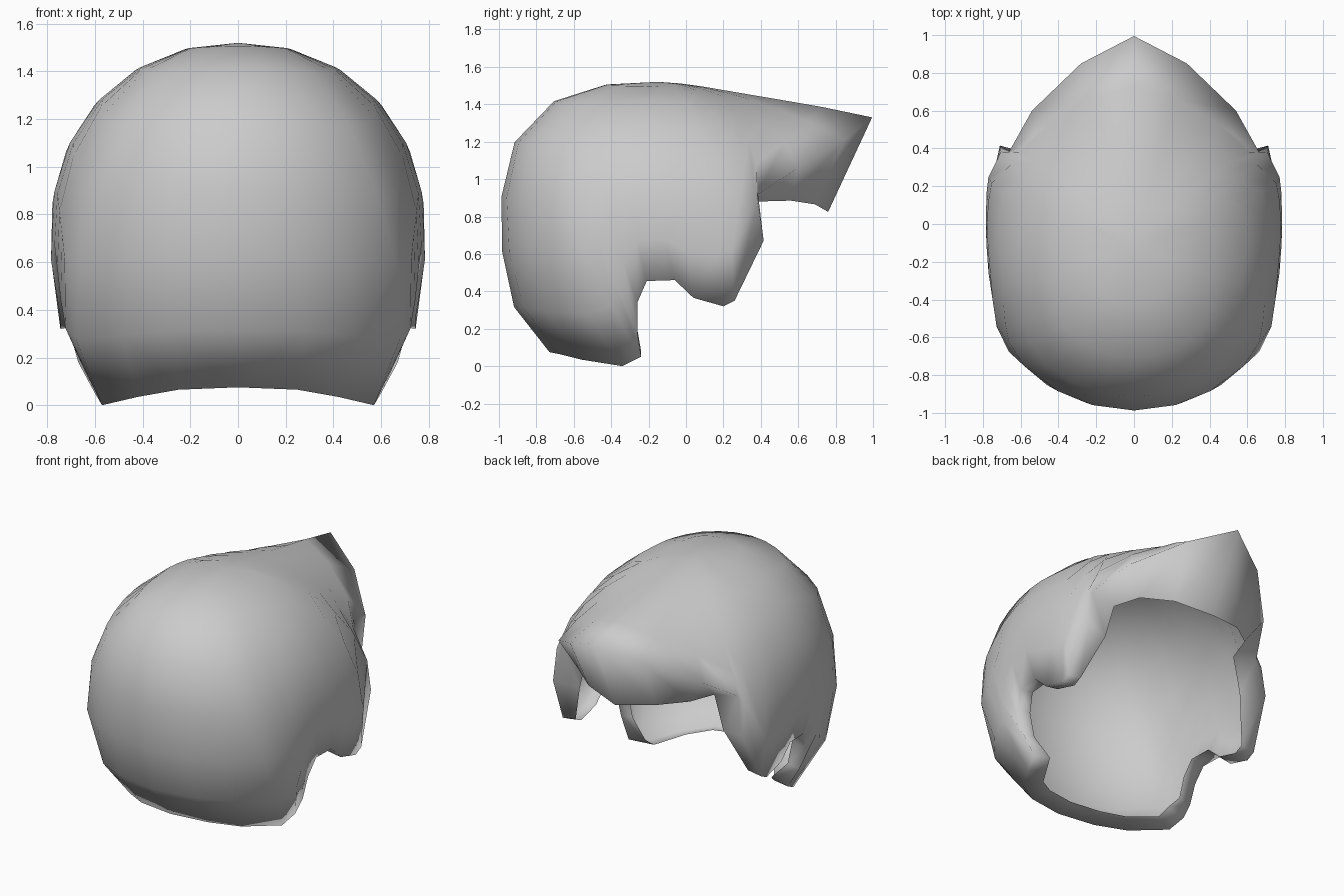
import bpy, bmesh
from math import sin, cos, radians, atan2, acos, hypot
from mathutils import Vector

cube = bpy.data.objects.get("Cube")
if cube:
    bpy.data.objects.remove(cube)

hair_grey = bpy.data.materials.new("hair_grey")
hair_grey.use_nodes = True
COLOUR = (0.6, 0.6, 0.6, 1)
hair_grey.diffuse_color = COLOUR
hair_grey.node_tree.nodes["Principled BSDF"].inputs["Base Color"].default_value = COLOUR

CENTRE = Vector((0, -0.15, 0.75))
ROWS = 7

# Hairline of one half, from the pointed fringe past the sideburn to the nape
fringe = [(0, .995, 1.33), (.28, .85, 1.21), (.54, .60, 1.06), (.66, .385, .92)]
sideburn = [(.71, .415, .67), (.745, .26, .35), (.745, .20, .32), (.745, .04, .365)]
ear_notch = [(.745, -.06, .46), (.735, -.21, .455), (.71, -.26, .34), (.67, -.26, .18)]
nape = [(.60, -.24, .05), (.57, -.34, 0), (.42, -.56, .035), (.25, -.68, .065), (0, -.73, .075)]
hairline = fringe + sideburn + ear_notch + nape
# How late each strand leaves the skull shape to reach its end
flare = [3.5] * len(fringe) + [6] * len(sideburn) + [4] * len(ear_notch) + [2.5] * len(nape)
NAPE_START = len(hairline) - len(nape)
# Inner edge under the fringe and down the front of the sideburn
front_edge = [(0, .76, .825), (.25, .69, .865), (.42, .56, .885), (.48, .38, .88), (.54, .37, .65)]


def envelope(d):
    """Distance from the centre to the skull: squarer behind, sloping in front."""
    flat = hypot(d.x / 0.78, d.y / (1.35 if d.y > 0 else 0.85))
    tall = abs(d.z) / (0.77 if d.z > 0 else 0.85)
    along = d.y / max(hypot(d.x, d.y), 1e-6)
    power = 2.1 + (-0.45 if along > 0 else 0.6) * along ** 2
    return (flat ** power + tall ** power) ** (-1 / power)


def crown_turn(i):
    """Heading in which a strand leaves the crown."""
    front = len(fringe)
    if i <= front:
        return radians(90 - 57 * i / front)
    return radians(33 - 123 * (i - front) / (len(hairline) - 1 - front))


def inner_point(i):
    """Where the rim folds to inside the shell."""
    if i < len(front_edge):
        return Vector(front_edge[i])
    shrink, lift = (0.79, 0.03) if i >= NAPE_START else (0.87, 0.015)
    rim = Vector(hairline[i])
    fold = CENTRE + (rim - CENTRE) * shrink
    fold.z = rim.z + lift
    if i <= NAPE_START:
        fold.y = rim.y
    return fold


def strand(i):
    """One column of points from crown to hairline, then the inner fold."""
    ray = Vector(hairline[i]) - CENTRE
    length = ray.length
    ray.normalize()
    rim_turn = atan2(ray.y, ray.x)
    tilt = acos(ray.z)
    stretch = length / envelope(ray) - 1
    points = []
    for row in range(ROWS + 1):
        t = row / ROWS
        turn = crown_turn(i) + (rim_turn - crown_turn(i)) * t ** 2
        a = tilt * t
        d = Vector((sin(a) * cos(turn), sin(a) * sin(turn), cos(a)))
        points.append(CENTRE + d * envelope(d) * (1 + stretch * t ** flare[i]))
    points.append(inner_point(i))
    return points


# Hair shell, skinned between neighbouring strands
bm = bmesh.new()
grid = [[bm.verts.new(p) for p in strand(i)] for i in range(len(hairline))]
for left, right in zip(grid, grid[1:]):
    for k in range(ROWS + 1):
        bm.faces.new((left[k], right[k], right[k + 1], left[k + 1]))
bmesh.ops.remove_doubles(bm, verts=bm.verts, dist=0.0005)
bm.normal_update()
crown = max(bm.faces, key=lambda f: f.calc_center_median().z)
if crown.normal.z < 0:
    bmesh.ops.reverse_faces(bm, faces=bm.faces)
mesh = bpy.data.meshes.new("hair_shell")
bm.to_mesh(mesh)
bm.free()
mesh.materials.append(hair_grey)
for face in mesh.polygons:
    face.use_smooth = True

hair = bpy.data.objects.new("hair_shell", mesh)
bpy.context.collection.objects.link(hair)
mirror = hair.modifiers.new("mirror_halves", 'MIRROR')
mirror.use_clip = True
mirror.merge_threshold = 0.001
